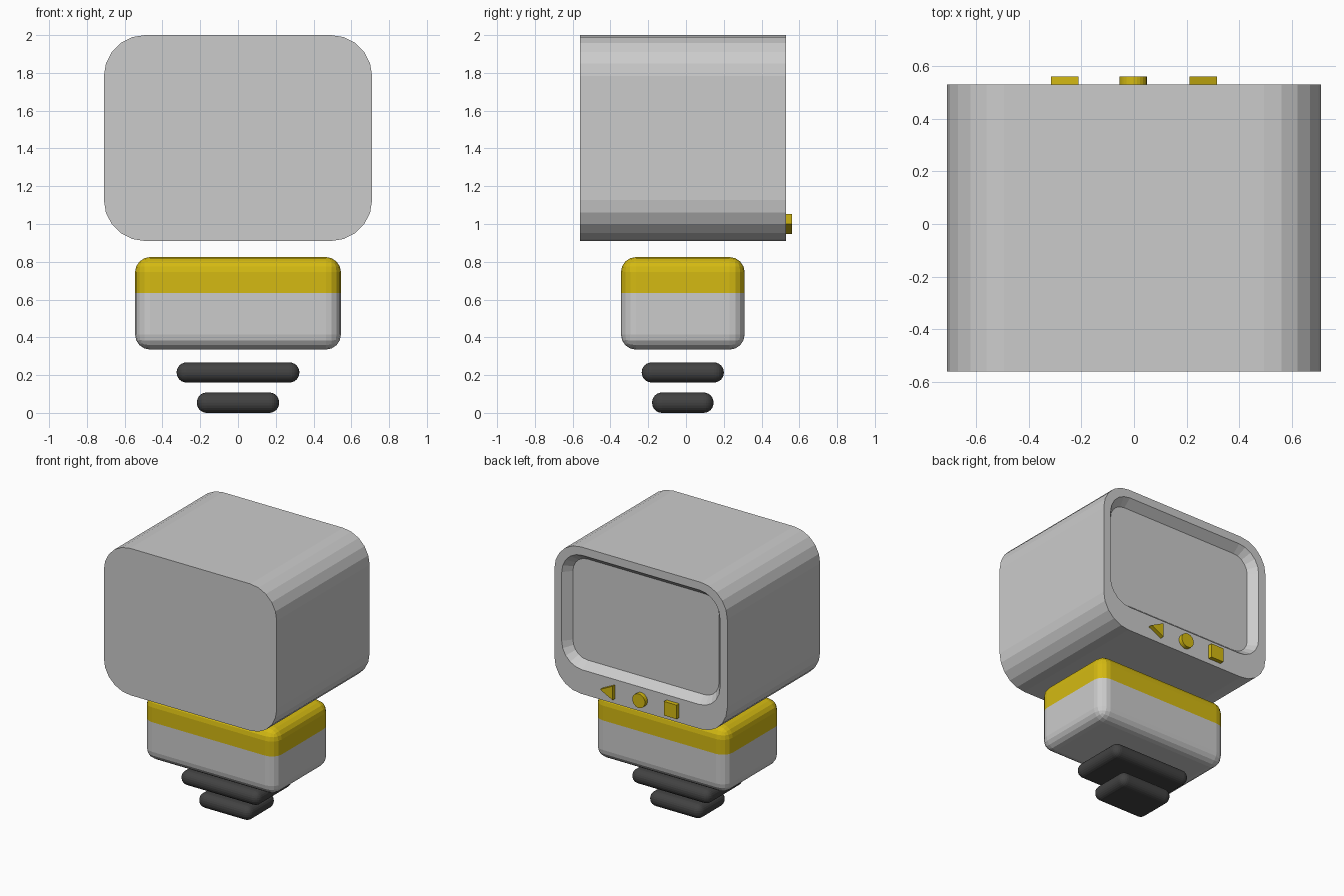
import bpy
import bmesh
from math import cos, sin, pi
from mathutils import Matrix, Vector

cube = bpy.data.objects.get("Cube")
if cube:
    bpy.data.objects.remove(cube, do_unlink=True)


def material(name, rgb):
    mat = bpy.data.materials.new(name)
    mat.use_nodes = True
    mat.diffuse_color = (*rgb, 1)
    mat.node_tree.nodes["Principled BSDF"].inputs["Base Color"].default_value = (*rgb, 1)
    return mat


GREY = material("light grey", (0.6, 0.6, 0.6))
YELLOW = material("mustard yellow", (0.66, 0.49, 0.006))
DARK = material("charcoal", (0.055, 0.055, 0.055))


def finish(bm, name, *mats):
    bmesh.ops.recalc_face_normals(bm, faces=bm.faces)
    mesh = bpy.data.meshes.new(name)
    bm.to_mesh(mesh)
    bm.free()
    for mat in mats:
        mesh.materials.append(mat)
    obj = bpy.data.objects.new(name, mesh)
    bpy.context.collection.objects.link(obj)
    return obj


def rounded_loop(bm, half_w, z0, z1, radius, y, steps=5):
    """Ring of vertices around a rounded rectangle facing along y."""
    ring = []
    corners = ((1, 1), (-1, 1), (-1, -1), (1, -1))
    for i, (sx, sz) in enumerate(corners):
        cx = sx * (half_w - radius)
        cz = z1 - radius if sz > 0 else z0 + radius
        for k in range(steps + 1):
            a = (i + k / steps) * pi / 2
            ring.append(bm.verts.new((cx + radius * cos(a), y, cz + radius * sin(a))))
    return ring


def rounded_box(size, centre, radius, segments):
    bm = bmesh.new()
    bmesh.ops.create_cube(bm, size=1)
    bmesh.ops.scale(bm, vec=size, verts=bm.verts)
    bmesh.ops.bevel(bm, geom=list(bm.edges), offset=radius, segments=segments,
                    profile=0.5, affect='EDGES')
    bmesh.ops.translate(bm, vec=centre, verts=bm.verts)
    return bm


# Head shell with bezel, sloped recess and sunken screen
bm = bmesh.new()
rings = [
    rounded_loop(bm, 0.71, 0.91, 2.0, 0.217, -0.56),
    rounded_loop(bm, 0.71, 0.91, 2.0, 0.217, 0.53),
    rounded_loop(bm, 0.65, 1.09, 1.94, 0.17, 0.53),
    rounded_loop(bm, 0.60, 1.14, 1.89, 0.12, 0.47),
]
for a, b in zip(rings, rings[1:]):
    for i in range(len(a)):
        j = (i + 1) % len(a)
        bm.faces.new((a[i], a[j], b[j], b[i]))
bm.faces.new(rings[0])
bm.faces.new(rings[-1])
finish(bm, "head", GREY)

# Body with a yellow upper band
SPLIT = 0.635
bm = rounded_box((1.09, 0.655, 0.49), (0, -0.017, 0.58), 0.08, 4)
bmesh.ops.bisect_plane(bm, geom=bm.verts[:] + bm.edges[:] + bm.faces[:],
                       plane_co=(0, 0, SPLIT), plane_no=(0, 0, 1))
for f in bm.faces:
    f.material_index = int(f.calc_center_median().z > SPLIT)
finish(bm, "body", GREY, YELLOW)

# Floating base pads
for name, size, z in (("upper_pad", (0.65, 0.435, 0.106), 0.214),
                      ("lower_pad", (0.435, 0.325, 0.108), 0.054)):
    finish(rounded_box(size, (0, -0.017, z), 0.052, 6), name, DARK)


# Buttons: extruded outlines below the screen
def button(name, x, outline):
    bm = bmesh.new()
    face = bm.faces.new([bm.verts.new((x + u, 0.525, 1.0 + v)) for u, v in outline])
    ext = bmesh.ops.extrude_face_region(bm, geom=[face], use_keep_orig=True)
    verts = [g for g in ext["geom"] if isinstance(g, bmesh.types.BMVert)]
    bmesh.ops.translate(bm, vec=(0, 0.035, 0), verts=verts)
    finish(bm, name, YELLOW)


R = 0.052
button("triangle_button", 0.263, ((R, 0), (-R, R), (-R, -R)))
button("round_button", -0.003,
       [(R * cos(k * pi / 12), R * sin(k * pi / 12)) for k in range(24)])
button("square_button", -0.263, ((R, R), (-R, R), (-R, -R), (R, -R)))
